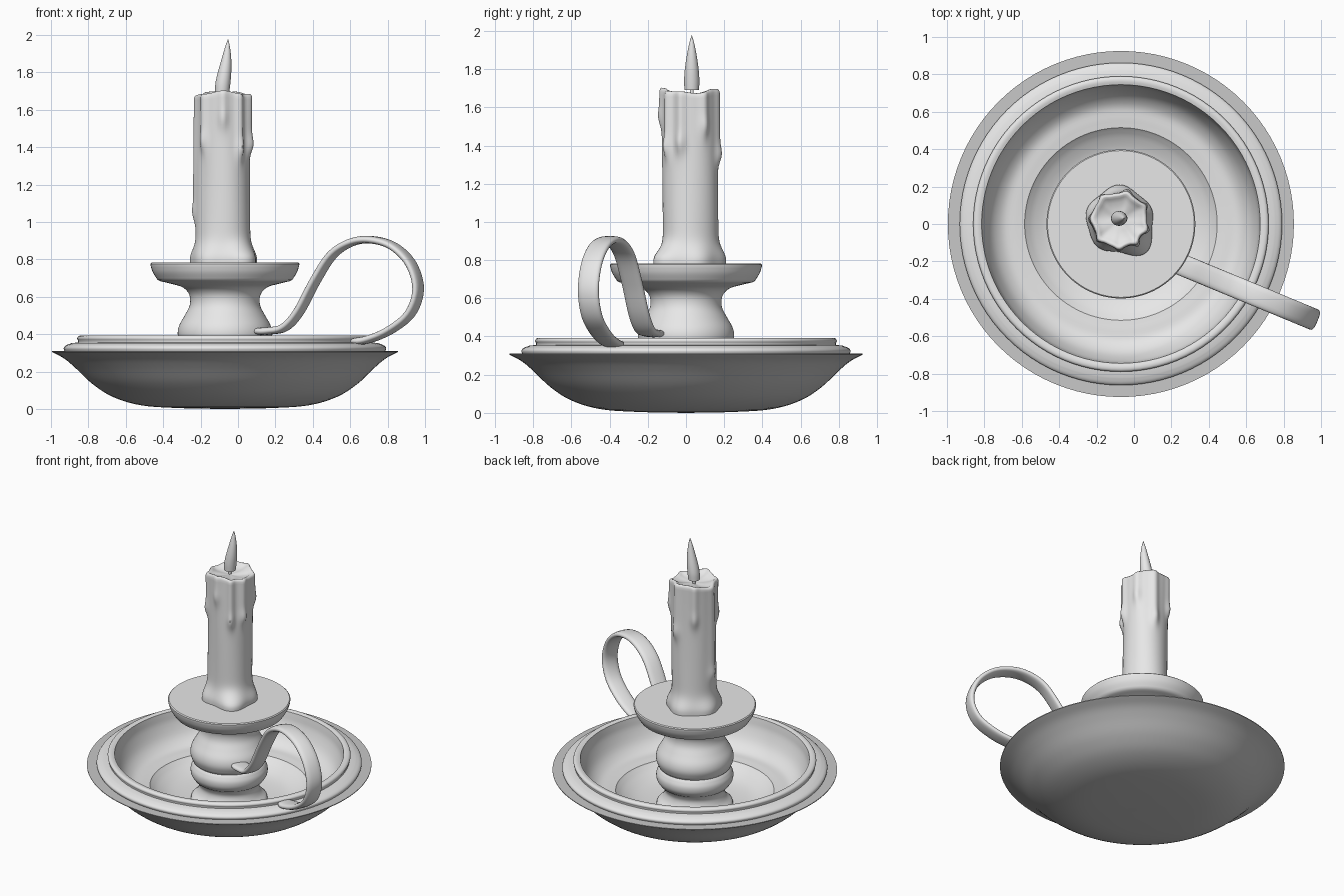
import bpy, bmesh, math
from mathutils import Vector

if "Cube" in bpy.data.objects:
    bpy.data.objects.remove(bpy.data.objects["Cube"])

CX = -0.07  # axis of the dish and cup


def material(name, v):
    m = bpy.data.materials.new(name)
    m.diffuse_color = (v, v, v, 1)
    m.use_nodes = True
    m.node_tree.nodes["Principled BSDF"].inputs["Base Color"].default_value = m.diffuse_color
    return m


light = material("light grey", 0.8)
dark = material("darker grey", 0.58)


def spline(pts, n=5):
    """Smooth curve through the points."""
    p = [Vector(q) for q in pts]
    p = [2 * p[0] - p[1]] + p + [2 * p[-1] - p[-2]]
    out = []
    for i in range(1, len(p) - 2):
        a, b, c, d = p[i - 1:i + 3]
        for k in range(n):
            t = k / n
            out.append(0.5 * (2 * b + (c - a) * t + (2 * a - 5 * b + 4 * c - d) * t * t
                              + (3 * b - a - 3 * c + d) * t ** 3))
    return out + [p[-2]]


def skin(name, rings, segs, fn, mat, angle=35):
    """Tube of rings; fn(ring, angle) gives each point."""
    bm = bmesh.new()
    rows = [[bm.verts.new(fn(r, 2 * math.pi * i / segs)) for i in range(segs)] for r in rings]
    for a, b in zip(rows, rows[1:]):
        for i in range(segs):
            k = (i + 1) % segs
            bm.faces.new((a[i], a[k], b[k], b[i]))
    bmesh.ops.remove_doubles(bm, verts=bm.verts, dist=1e-5)
    me = bpy.data.meshes.new(name)
    bm.to_mesh(me)
    bm.free()
    me.materials.append(mat)
    ob = bpy.data.objects.new(name, me)
    bpy.context.collection.objects.link(ob)
    bpy.ops.object.select_all(action='DESELECT')
    ob.select_set(True)
    bpy.context.view_layer.objects.active = ob
    bpy.ops.object.shade_smooth_by_angle(angle=math.radians(angle))
    return ob


def lathe(name, profile, mat, segs=96, cx=CX, cy=0):
    return skin(name, profile, segs,
                lambda p, a: (cx + p[0] * math.cos(a), cy + p[0] * math.sin(a), p[1]), mat)


# Dish: outer bowl with flat rim
lathe("dish_bowl", spline([(0, 0), (0.25, 0.005), (0.45, 0.02), (0.6, 0.065), (0.71, 0.135),
                           (0.8, 0.22), (0.86, 0.27), (0.925, 0.305)])
      + [(0.925, 0.31), (0.83, 0.31)], dark)

# Dish: stepped lip and hollow inside
lathe("dish_tray",
      spline([(0.855, 0.305), (0.862, 0.325), (0.85, 0.34), (0.82, 0.352)], 4)
      + [(0.785, 0.356)]
      + spline([(0.785, 0.365), (0.79, 0.378), (0.782, 0.39), (0.765, 0.393), (0.745, 0.388)], 3)
      + spline([(0.742, 0.37), (0.73, 0.31), (0.69, 0.225), (0.63, 0.175), (0.56, 0.165),
                (0.515, 0.16)], 4)
      + spline([(0.51, 0.155), (0.46, 0.12), (0.37, 0.085), (0.22, 0.07), (0, 0.07)], 4), light)

# Turned stem and candle cup
lathe("stem_and_cup",
      [(0.25, 0.065)]
      + spline([(0.245, 0.085), (0.21, 0.12), (0.195, 0.165), (0.21, 0.205)], 4)
      + spline([(0.225, 0.215), (0.247, 0.25), (0.25, 0.29), (0.235, 0.325)], 4)
      + [(0.225, 0.335)]
      + spline([(0.235, 0.345), (0.252, 0.395), (0.245, 0.445), (0.215, 0.5), (0.188, 0.555),
                (0.19, 0.61), (0.225, 0.65), (0.29, 0.67), (0.345, 0.683)], 4)
      + spline([(0.36, 0.69), (0.385, 0.73), (0.397, 0.765)], 4)
      + [(0.398, 0.776), (0.392, 0.782), (0, 0.782)], light)

# Candle with wax runs, swollen foot and hollow top
KX, KY = -0.078, 0.022
RUNS = [(-0.35, 1.36, 0.17, 0.02), (0.5, 1.45, 0.15, 0.016), (1.3, 1.3, 0.18, 0.018),
        (2.2, 1.4, 0.16, 0.016), (3.1, 1.0, 0.2, 0.014), (3.9, 1.38, 0.16, 0.018),
        (4.7, 1.5, 0.15, 0.014), (5.35, 1.34, 0.14, 0.02)]


def gap(a, b):
    return abs((a - b + math.pi) % (2 * math.pi) - math.pi)


def candle_point(ring, a):
    z, inset = ring
    r = 0.145 + 0.003 * math.sin(3 * a + 4 * z)
    for ang, low, wide, amp in RUNS:
        fade = 1 / (1 + math.exp(-(z - low) * 45))
        bead = 1 + 0.6 * math.exp(-((z - low - 0.05) / 0.05) ** 2)
        r += amp * fade * bead * math.exp(-(gap(a, ang) / wide) ** 2)
    # pooled wax at the foot, heaviest towards one side
    foot = math.exp(-(max(z - 0.8, 0) / 0.07) ** 2)
    r += foot * (0.032 + 0.008 * math.sin(5 * a) + 0.04 * math.exp(-(gap(a, 5.4) / 0.5) ** 2))
    wave = 0.012 * math.cos(2 * a) + 0.005 * math.sin(5 * a)
    if z > 1.6:
        z -= wave * (z - 1.6) / 0.09 * (1 - 0.9 * inset)
    r *= 1 - inset
    return (KX + r * math.cos(a), KY + r * math.sin(a), z)


sides = [(0.775 + 0.895 * i / 60, 0) for i in range(61)]
crown = [(1.68, 0.02), (1.687, 0.06), (1.687, 0.12), (1.678, 0.2), (1.668, 0.35), (1.662, 0.6),
         (1.66, 1)]
skin("candle", sides + crown, 72, candle_point, light, 60)

# Wick and leaning flame
lathe("wick", [(0, 1.64), (0.01, 1.64), (0.01, 1.71), (0, 1.71)], light, 12, -0.085, 0.03)
flame = [(-0.085, 0, 1.69)] + spline(
    [(-0.085, 0.038, 1.69), (-0.081, 0.04, 1.74), (-0.072, 0.036, 1.8), (-0.062, 0.026, 1.87),
     (-0.056, 0.013, 1.935), (-0.053, 0, 1.98)], 4)
skin("flame", flame, 24,
     lambda f, a: (f[0] + f[1] * math.cos(a), 0.03 + f[1] * math.sin(a), f[2]), light, 50)

# Strap handle: flat rounded section swept along a loop
path = spline([(0.08, 0.415), (0.17, 0.418), (0.25, 0.437), (0.325, 0.52), (0.41, 0.68),
               (0.5, 0.82), (0.6, 0.888), (0.71, 0.905), (0.83, 0.87), (0.925, 0.775),
               (0.963, 0.64), (0.92, 0.51), (0.81, 0.42), (0.69, 0.37), (0.6, 0.36)], 6)
along = Vector((1, -0.414, 0)).normalized()
across = Vector((0.414, 1, 0)).normalized()
stations = []
last = len(path) - 1
for i, p in enumerate(path):
    t = (path[min(i + 1, last)] - path[max(i - 1, 0)]).normalized()
    stretch = math.sqrt(1 + 0.414 ** 2)
    tang = (along * t.x * stretch + Vector((0, 0, t.y))).normalized()
    e = min(1, min(i, last - i) / 4)
    size = math.sqrt(1 - (1 - e) ** 2)
    centre = Vector((p.x, -0.22 - 0.414 * (p.x - 0.26), p.y))
    stations.append((centre, tang.cross(across), size))


def strap_point(s, a):
    c, n, size = s
    ca, sa = math.cos(a), math.sin(a)
    w = 0.058 * math.copysign(abs(ca) ** 0.7, ca)
    h = 0.02 * math.copysign(abs(sa) ** 0.8, sa)
    return c + size * (n * h - across * w)


handle = skin("handle", stations, 20, strap_point, light, 60)
bm = bmesh.new()
bm.from_mesh(handle.data)
bmesh.ops.recalc_face_normals(bm, faces=bm.faces)
bm.to_mesh(handle.data)
bm.free()
